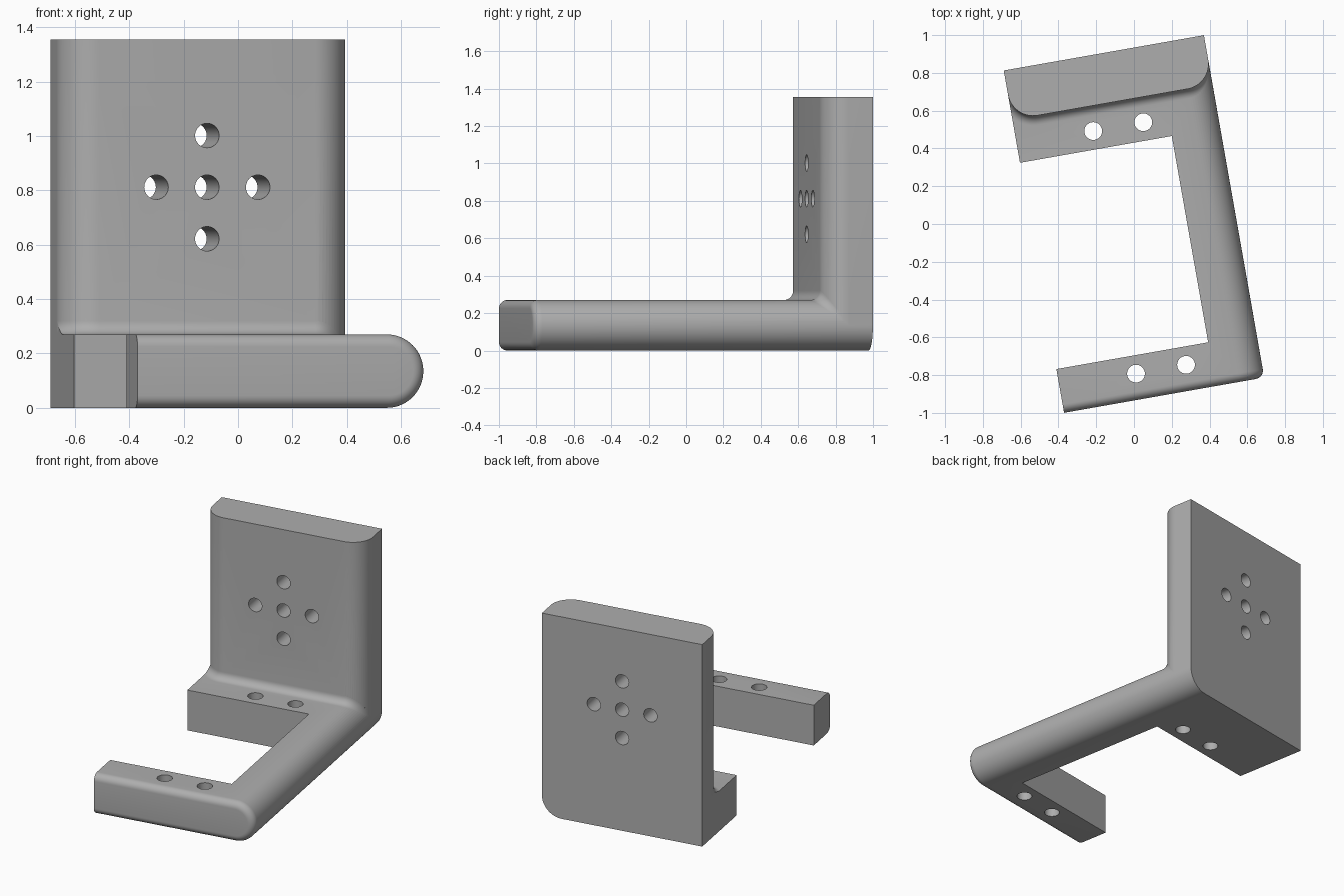
import bpy, bmesh, math
from mathutils import Matrix

if "Cube" in bpy.data.objects:
    bpy.data.objects.remove(bpy.data.objects["Cube"])

W, D, H = 0.538, 0.92, 1.355      # half width, half depth, full height
BAR_H, R = 0.27, 0.135            # bar height and its full-round radius
PLATE_V = 0.655                   # front plane of the upright plate
EDGE, FIL = 0.045, 0.05           # front edge rounding, concave fillet
TURN = Matrix.Rotation(math.radians(10), 4, 'Z')

grey = bpy.data.materials.new("plain grey")
grey.diffuse_color = (0.42, 0.42, 0.42, 1)
grey.use_nodes = True
grey.node_tree.nodes["Principled BSDF"].inputs["Base Color"].default_value = grey.diffuse_color


def finish(name, bm):
    bmesh.ops.recalc_face_normals(bm, faces=bm.faces)
    me = bpy.data.meshes.new(name)
    bm.to_mesh(me)
    bm.free()
    me.materials.append(grey)
    ob = bpy.data.objects.new(name, me)
    bpy.context.collection.objects.link(ob)
    return ob


def loft(name, rings):
    """Closed rings of equal length joined into a capped solid."""
    bm = bmesh.new()
    vs = [[bm.verts.new(p) for p in ring] for ring in rings]
    n = len(rings[0])
    for a, b in zip(vs, vs[1:]):
        for i in range(n):
            j = (i + 1) % n
            bm.faces.new((a[i], a[j], b[j], b[i]))
    bm.faces.new(vs[0])
    bm.faces.new(vs[-1])
    return finish(name, bm)


def box(name, lo, hi):
    bm = bmesh.new()
    bmesh.ops.create_cube(bm, size=1)
    for v in bm.verts:
        v.co = [l + (c + 0.5) * (h - l) for c, l, h in zip(v.co, lo, hi)]
    return finish(name, bm)


def cylinder(name, pos, radius, depth, along_y):
    bm = bmesh.new()
    rot = Matrix.Rotation(math.pi / 2 if along_y else 0, 4, 'X')
    bmesh.ops.create_cone(bm, cap_ends=True, segments=40, radius1=radius, radius2=radius,
                          depth=depth, matrix=Matrix.Translation(pos) @ rot)
    return finish(name, bm)


def boolean(ob, other, op):
    m = ob.modifiers.new(op, 'BOOLEAN')
    m.operation, m.solver, m.object = op, 'EXACT', other
    bpy.context.view_layer.objects.active = ob
    bpy.ops.object.modifier_apply(modifier=m.name)
    bpy.data.objects.remove(other)


# Base slab: flat left end, full-round right side, softened front edge
def bar_ring(y, inset):
    arc = [math.radians(-90 + 180 * i / 32) for i in range(33)]
    r = R - inset
    return ([(-W, y, inset)]
            + [(W - R + r * math.cos(a), y, R + r * math.sin(a)) for a in arc]
            + [(-W, y, BAR_H - inset)])


steps = [math.radians(90 * i / 8) for i in range(9)]
rings = [bar_ring(-D + EDGE * (1 - math.cos(a)), EDGE * (1 - math.sin(a))) for a in steps]
bracket = loft("bracket", rings + [bar_ring(D, 0)])

# Open the slab into a C-shaped frame
boolean(bracket, box("pocket", (-1, -0.685, -0.5), (0.278, 0.424, 0.5)), 'DIFFERENCE')

# Upright plate with rounded front corners
quarter = [math.radians(90 * i / 16) for i in range(17)]
cy = PLATE_V + R
left = [(-W + R - R * math.cos(a), cy - R * math.sin(a)) for a in quarter]
outline = [(-W, D)] + left + [(-x, y) for x, y in reversed(left)] + [(W, D)]
plate = loft("plate", [[(x, y, z) for x, y in outline] for z in (R, H)])
boolean(bracket, plate, 'UNION')


# Concave fillet where the plate meets the frame
def fillet_ring(x, left_side):
    dx = max(0, abs(x) - (W - R))
    c = math.sqrt(max(0, 1 - (dx / R) ** 2))
    z0 = BAR_H if left_side else R + R * c
    f = FIL if left_side else FIL * c
    y0 = cy - R * c
    pts = []
    for a in steps:
        o, h = f * (1 - math.sin(a)), f * (1 - math.cos(a))
        y = cy - math.sqrt((R + o) ** 2 - dx ** 2) if left_side else y0 - o
        pts.append((x, y, z0 + h))
    return pts + [(x, y0 + 0.03, z0 + f), (x, y0 + 0.03, z0 - 0.03), (x, pts[0][1], z0 - 0.03)]


cols = [-W + R - R * math.cos(a) for a in quarter]
cols += [W - R + R * math.sin(math.radians(80 * i / 14)) for i in range(15)]
boolean(bracket, loft("fillet", [fillet_ring(x, x < 0) for x in cols]), 'UNION')

# Cross of five holes through the plate
for x, z in ((0, 0), (0.19, 0), (-0.19, 0), (0, 0.19), (0, -0.19)):
    boolean(bracket, cylinder("hole", (x, 0.79, 0.812 + z), 0.045, 0.5, True), 'DIFFERENCE')

# Two vertical holes through each arm
for y in (0.522, -0.782):
    for x in (-0.127, 0.142):
        boolean(bracket, cylinder("hole", (x, y, BAR_H / 2), 0.047, 0.6, False), 'DIFFERENCE')

# Turn the bracket and smooth the rounded surfaces
bracket.data.transform(TURN)
bpy.ops.object.select_all(action='DESELECT')
bracket.select_set(True)
bpy.context.view_layer.objects.active = bracket
bpy.ops.object.shade_smooth_by_angle(angle=math.radians(30))
